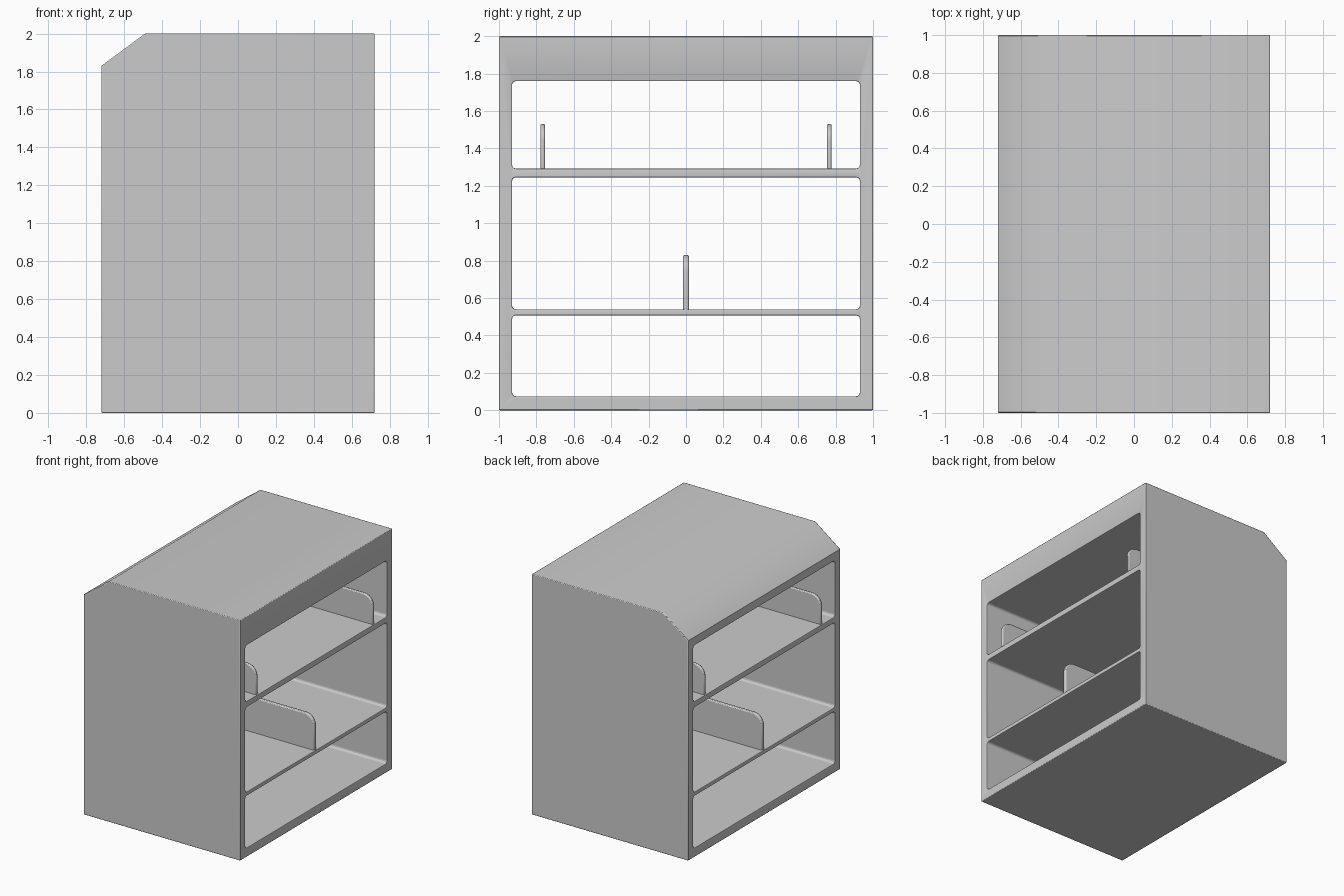
import bpy, bmesh
from math import sin, cos, pi, radians

if "Cube" in bpy.data.objects:
    bpy.data.objects.remove(bpy.data.objects["Cube"])


def prism(name, profile, axis, a, b):
    """Extrude a closed 2D profile along x (profile = y,z) or y (profile = x,z)."""
    bm = bmesh.new()
    place = (lambda p: (a, *p)) if axis == "x" else (lambda p: (p[0], a, p[1]))
    face = bm.faces.new([bm.verts.new(place(p)) for p in profile])
    moved = bmesh.ops.extrude_face_region(bm, geom=[face])["geom"]
    vec = (b - a, 0, 0) if axis == "x" else (0, b - a, 0)
    bmesh.ops.translate(bm, vec=vec, verts=[v for v in moved if isinstance(v, bmesh.types.BMVert)])
    bmesh.ops.recalc_face_normals(bm, faces=bm.faces[:])
    mesh = bpy.data.meshes.new(name)
    bm.to_mesh(mesh)
    bm.free()
    ob = bpy.data.objects.new(name, mesh)
    bpy.context.collection.objects.link(ob)
    return ob


def arc(cx, cz, r, start, n):
    """Quarter circle of points, counter-clockwise from start degrees."""
    return [(cx + r * cos(radians(start) + pi / 2 * i / n),
             cz + r * sin(radians(start) + pi / 2 * i / n)) for i in range(n + 1)]


def finish(ob, width):
    """Small rounded edges and smooth shading."""
    bev = ob.modifiers.new("soft_edges", "BEVEL")
    bev.width, bev.segments = width, 2
    bev.limit_method, bev.angle_limit = "ANGLE", radians(60)
    bpy.ops.object.select_all(action="DESELECT")
    ob.select_set(True)
    bpy.context.view_layer.objects.active = ob
    bpy.ops.object.shade_smooth_by_angle(angle=radians(40))


HX = 0.72

# Cabinet shell with one sloped top edge
cabinet = prism("cabinet", [(-HX, 0), (HX, 0), (HX, 2), (-0.49, 2), (-HX, 1.83)], "y", -1, 1)

# Three round-cornered openings running right through, leaving two shelves
R, W = 0.02, 0.93
for i, (z0, z1) in enumerate([(0.075, 0.507), (0.54, 1.245), (1.293, 1.76)]):
    outline = (arc(W - R, z1 - R, R, 0, 3) + arc(-W + R, z1 - R, R, 90, 3)
               + arc(-W + R, z0 + R, R, 180, 3) + arc(W - R, z0 + R, R, 270, 3))
    cutter = prism(f"opening_cutter_{i + 1}", outline, "x", -1, 1)
    cutter.hide_render = True
    cutter.hide_set(True)
    cut = cabinet.modifiers.new("opening", "BOOLEAN")
    cut.operation, cut.solver, cut.object = "DIFFERENCE", "EXACT", cutter
finish(cabinet, 0.008)

# Upright dividers with rounded upper corners
D, RD = 0.71, 0.09
for name, y, t, z0, z1 in [("lower_divider", 0, 0.032, 0.525, 0.83),
                           ("upper_divider_front", -0.766, 0.026, 1.275, 1.53),
                           ("upper_divider_back", 0.766, 0.026, 1.275, 1.53)]:
    outline = ([(-D, z0), (D, z0)] + arc(D - RD, z1 - RD, RD, 0, 8)
               + arc(-D + RD, z1 - RD, RD, 90, 8))
    finish(prism(name, outline, "y", y - t / 2, y + t / 2), 0.008)
